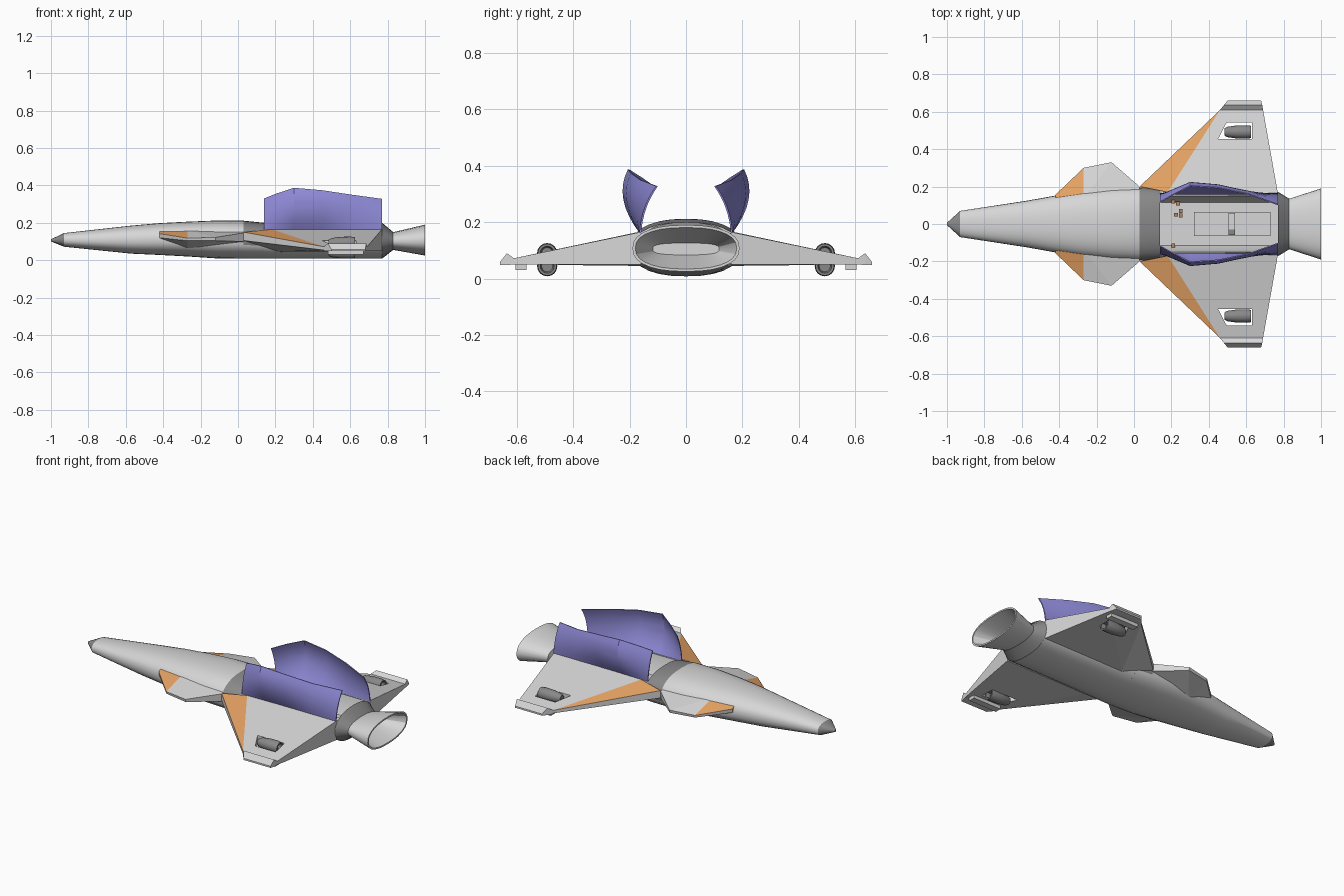
import bpy, bmesh, math
from mathutils import Vector

if "Cube" in bpy.data.objects:
    bpy.data.objects.remove(bpy.data.objects["Cube"])


def mat(name, col):
    m = bpy.data.materials.new(name)
    m.diffuse_color = (*col, 1)
    m.use_nodes = True
    m.node_tree.nodes["Principled BSDF"].inputs["Base Color"].default_value = m.diffuse_color
    return m


LIGHT = mat("light grey", (0.68, 0.68, 0.68))
DARK = mat("dark grey", (0.25, 0.25, 0.25))
ORANGE = mat("orange", (0.80, 0.37, 0.13))
PURPLE = mat("violet", (0.29, 0.27, 0.72))
BROWN = mat("brown", (0.45, 0.24, 0.13))


def activate(ob):
    bpy.ops.object.select_all(action='DESELECT')
    ob.select_set(True)
    bpy.context.view_layer.objects.active = ob


def build(name, verts, faces, mats, rule=None, smooth=None):
    """Mesh object; rule(face number, centre) picks the material slot."""
    bm = bmesh.new()
    vs = [bm.verts.new(v) for v in verts]
    for i, f in enumerate(faces):
        face = bm.faces.new([vs[k] for k in f])
        face.material_index = rule(i, face.calc_center_median()) if rule else 0
    bmesh.ops.recalc_face_normals(bm, faces=bm.faces[:])
    me = bpy.data.meshes.new(name)
    bm.to_mesh(me)
    bm.free()
    for m in mats:
        me.materials.append(m)
    ob = bpy.data.objects.new(name, me)
    bpy.context.collection.objects.link(ob)
    if smooth:
        activate(ob)
        bpy.ops.object.shade_smooth_by_angle(angle=math.radians(smooth))
    return ob


def loft(name, rings, mats, rule=None, smooth=None, caps=(True, True)):
    n = len(rings[0])
    verts = [p for r in rings for p in r]
    faces = [(a * n + i, a * n + (i + 1) % n, (a + 1) * n + (i + 1) % n, (a + 1) * n + i)
             for a in range(len(rings) - 1) for i in range(n)]
    if caps[0]:
        faces.append(tuple(range(n)))
    if caps[1]:
        faces.append(tuple(range(len(verts) - n, len(verts))))
    return build(name, verts, faces, mats, rule, smooth)


def box(name, x, y, z, m):
    return loft(name, [[(x[0], y[0], h), (x[1], y[0], h), (x[1], y[1], h), (x[0], y[1], h)] for h in z], [m])


def oval(x, w, z0, z1, t, e=2.35):
    """Point on a squarish oval section."""
    c, s = math.cos(t), math.sin(t)
    p = 2 / e
    return (x, w * math.copysign(abs(c) ** p, c),
            (z0 + z1) / 2 + (z1 - z0) / 2 * math.copysign(abs(s) ** p, s))


def ring(x, w, z0, z1, n=28, e=2.35):
    return [oval(x, w, z0, z1, 2 * math.pi * i / n, e) for i in range(n)]


# Forward fuselage: dark nose cap, light body, dark collar over the top
NOSE = [(-1, .006, .1, .112), (-.93, .07, .072, .145), (-.57, .125, .035, .185),
        (-.42, .152, .028, .198), (-.27, .175, .02, .206), (-.12, .19, .01, .212),
        (.03, .196, .008, .211), (.14, .19, .008, .2)]
loft("forward_fuselage", [ring(*s) for s in NOSE], [LIGHT, DARK],
     lambda i, c: int(c.x < -.93 or (.03 < c.x < .139 and c.z > .085)), 25)

# Open cargo bay: lower hull wrapped round a light tub
A = .56


def bay_ring(x, w, z1):
    outer = [oval(x, w, .008, z1, A - (math.pi + 2 * A) * i / 18) for i in range(19)]
    inner = [(x, s * y, z) for s, y, z in
             [(-1, .15, .162), (-1, .14, .1), (-1, .115, .05), (1, .115, .05), (1, .14, .1), (1, .15, .162)]]
    return outer + inner


loft("cargo_bay", [bay_ring(.14, .19, .2), bay_ring(.77, .172, .2)], [LIGHT], None, 25)
loft("tail_neck", [ring(.77, .172, .008, .2), ring(.83, .135, .055, .15)], [DARK, LIGHT],
     lambda i, c: int(c.x < .78), 25)

# Flared hollow nozzle with a flat inner end
loft("nozzle", [ring(.83, .135, .055, .15), ring(1, .19, .025, .19),
                ring(1, .18, .034, .181), ring(.84, .118, .084, .126, 28, 3)], [LIGHT],
     None, 25, (False, True))

# Bay fittings
box("bay_deck", (.32, .73), (-.065, .065), (.045, .062), LIGHT)
box("deck_block", (.505, .54), (-.06, .06), (.06, .075), LIGHT)
box("deck_hatch", (.505, .54), (-.06, -.03), (.075, .079), DARK)
for k, (x, y) in enumerate([(.2, .12), (.225, .11), (.24, .07), (.24, .045), (.215, .05), (.2, -.115)]):
    box(f"console_{k}", (x, x + .02), (y - .01, y + .01), (.045, .075), BROWN)

# Hinged bay doors: x, bulge y/z, top y/z
DOOR = [(.14, .15, .25, .12, .33), (.21, .187, .265, .16, .358), (.30, .222, .28, .206, .387),
        (.45, .21, .275, .196, .374), (.61, .178, .26, .163, .35), (.77, .147, .25, .106, .328)]


def door_section(s, x, my, mz, ty, tz):
    h, m, t = Vector((.165, .162)), Vector((my, mz)), Vector((ty, tz))
    pts = []
    for i in range(9):
        u = i / 8
        pts.append(h * (1 - u) * (1 - 2 * u) + m * 4 * u * (1 - u) + t * u * (2 * u - 1))
    return ([(x, s * p.x, p.y) for p in pts] +
            [(x, s * (p.x - .006), p.y - .001) for p in reversed(pts)])


for s, side in ((1, "left"), (-1, "right")):
    loft("bay_door_" + side, [door_section(s, *d) for d in DOOR], [PURPLE], None, 25)

    # Nose strake with orange front panel
    top = [(-.42, .14, .153), (-.42, .156, .142), (-.27, .30, .118), (-.12, .33, .122),
           (.03, .2, .146), (.03, .14, .16), (-.27, .14, .161)]
    low = [(-.42, .14, .115), (-.42, .153, .12), (-.27, .297, .104), (-.12, .326, .104),
           (.03, .197, .1), (.03, .14, .05), (-.27, .14, .06)]
    faces = [(0, 1, 2, 6), (6, 2, 3), (6, 3, 4, 5), (7, 8, 9, 13), (13, 9, 10), (13, 10, 11, 12)]
    faces += [(a, (a + 1) % 7, (a + 1) % 7 + 7, a + 7) for a in range(7)]
    build("strake_" + side, [(x, s * y, z) for x, y, z in top + low], faces, [LIGHT, ORANGE],
          lambda i, c: int(i == 0))

    # Delta wing with orange leading panel and bevelled underside
    pts = [(.03, .2, .15), (.18, .17, .165), (.46, .61, .072), (.77, .16, .165), (.69, .61, .072),
           (.03, .2, .105), (.77, .16, .05), (.46, .61, .054), (.69, .61, .05), (.22, .16, .045)]
    faces = [(0, 1, 2), (1, 3, 4), (1, 4, 2), (5, 7, 9), (9, 7, 8), (9, 8, 6), (0, 2, 7, 5),
             (3, 6, 8, 4), (2, 4, 8, 7), (0, 5, 1), (1, 5, 9), (1, 9, 6), (1, 6, 3)]
    wing = build("wing_" + side, [(x, s * y, z) for x, y, z in pts], faces, [LIGHT, ORANGE],
                 lambda i, c: int(i == 0))

    # Slot through the wing for the lift pods
    slot = [(.45, .455), (.495, .542), (.63, .542), (.63, .455)]
    cutter = loft("slot_cutter", [[(x, s * y, z) for x, y in slot] for z in (-.1, .3)], [LIGHT])
    cutter.hide_render = True
    mod = wing.modifiers.new("slot", 'BOOLEAN')
    mod.operation, mod.solver, mod.object = 'DIFFERENCE', 'EXACT', cutter
    activate(wing)
    bpy.ops.object.modifier_apply(modifier=mod.name)
    bpy.data.objects.remove(cutter)

    # Raised wing tip
    tip = [(.61, .46, .69, .05, .072), (.635, .48, .686, .048, .09), (.66, .5, .68, .048, .058)]
    loft("wing_tip_" + side, [[(a, s * y, l), (b, s * y, l), (b, s * y, h), (a, s * y, h)]
                              for y, a, b, l, h in tip], [LIGHT])
    box("tip_skid_" + side, (.48, .67), sorted((s * .565, s * .605)), (.031, .052), LIGHT)

    # Stacked lift pods with recessed rear mouths
    for z, level in ((.09, "upper"), (.044, "lower")):
        prof = [(.485, .02), (.50, .028), (.55, .035), (.60, .036), (.625, .033), (.625, .025), (.60, .02)]
        loft(f"{level}_pod_{side}",
             [[(x, s * .492 + r * math.cos(t * math.pi / 8), z + r * math.sin(t * math.pi / 8))
               for t in range(16)] for x, r in prof], [DARK], None, 30)
